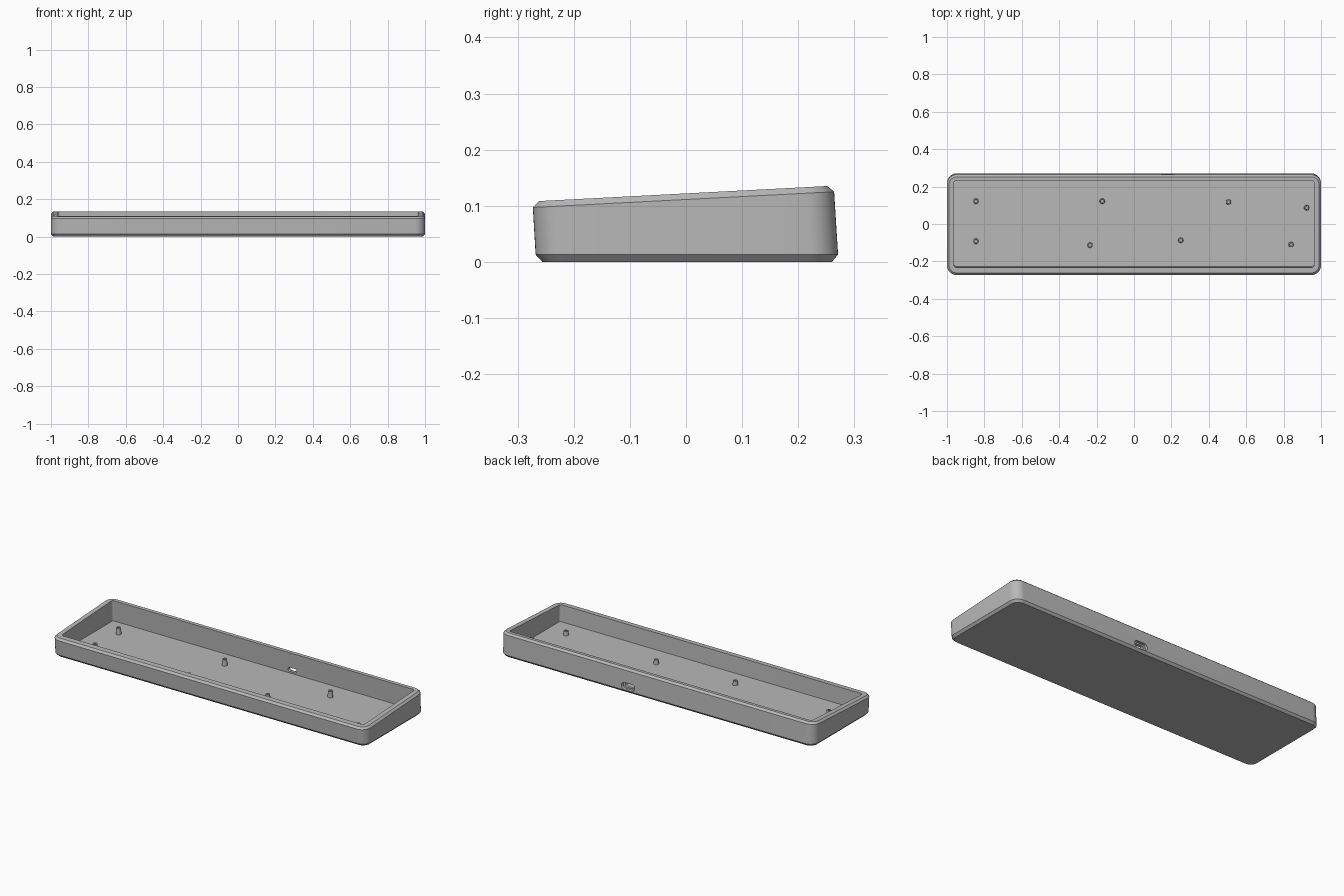
import bpy, bmesh, math
from mathutils import Matrix, Vector

cube = bpy.data.objects.get("Cube")
if cube:
    bpy.data.objects.remove(cube, do_unlink=True)

SLOPE = 0.0521                      # rise of the typing angle

grey = bpy.data.materials.new("case grey")
grey.use_nodes = True
COLOUR = (0.48, 0.48, 0.48, 1)
grey.diffuse_color = COLOUR
grey.node_tree.nodes["Principled BSDF"].inputs["Base Color"].default_value = COLOUR


def ring(half_x, y0, y1, radius, z, slope=0.0, steps=10, x=0.0):
    """Rounded rectangle in plan, lying on a sloped plane."""
    pts = []
    corners = [(half_x, y1), (-half_x, y1), (-half_x, y0), (half_x, y0)]
    signs = [(1, 1), (-1, 1), (-1, -1), (1, -1)]
    for k, ((cx, cy), (sx, sy)) in enumerate(zip(corners, signs)):
        for i in range(steps + 1):
            a = math.pi / 2 * (k + i / steps)
            px = cx - sx * radius + radius * math.cos(a)
            py = cy - sy * radius + radius * math.sin(a)
            pts.append(Vector((x + px, py, z + slope * py)))
    return pts


def circle(x, y, radius, z, slope=0.0, sides=20):
    pts = []
    for i in range(sides):
        a = 2 * math.pi * i / sides
        py = y + radius * math.sin(a)
        pts.append(Vector((x + radius * math.cos(a), py, z + slope * py)))
    return pts


def loft(name, rings):
    """Skin a stack of equal rings and cap both ends."""
    bm = bmesh.new()
    loops = [[bm.verts.new(p) for p in r] for r in rings]
    n = len(loops[0])
    for lower, upper in zip(loops, loops[1:]):
        for i in range(n):
            j = (i + 1) % n
            bm.faces.new((lower[i], lower[j], upper[j], upper[i]))
    bm.faces.new(loops[0][::-1])
    bm.faces.new(loops[-1])
    bmesh.ops.recalc_face_normals(bm, faces=bm.faces)
    mesh = bpy.data.meshes.new(name)
    bm.to_mesh(mesh)
    bm.free()
    mesh.materials.append(grey)
    obj = bpy.data.objects.new(name, mesh)
    bpy.context.collection.objects.link(obj)
    return obj


def activate(obj):
    bpy.ops.object.select_all(action="DESELECT")
    obj.select_set(True)
    bpy.context.view_layer.objects.active = obj


# Tray: chamfered outer shell, sloped rim, open cavity with a level floor
tray = loft("case_tray", [
    ring(0.987, -0.256, 0.260, 0.04, 0.0),
    ring(0.999, -0.268, 0.271, 0.052, 0.013),
    ring(1.0, -0.273, 0.264, 0.052, 0.1112, SLOPE),
    ring(0.989, -0.262, 0.252, 0.041, 0.122, SLOPE),
    ring(0.962, -0.232, 0.232, 0.012, 0.122, SLOPE),
    ring(0.962, -0.227, 0.237, 0.012, 0.015),
])

# Cable port in the back wall: wide outer recess, then a narrower through slot
PORT_X, PORT_Z = 0.18, 0.036
for half_w, half_h, y0, y1 in ((0.042, 0.02, 0.253, 0.32), (0.028, 0.011, 0.2, 0.3)):
    outline = ring(half_w, -half_h, half_h, half_h * 0.99, 0.0)
    upright = Matrix.Rotation(math.pi / 2, 3, "X")
    flat = [upright @ p for p in outline]
    cutter = loft("port_cutter", [
        [p + Vector((PORT_X, y, PORT_Z)) for p in flat] for y in (y0, y1)])
    cutter.hide_render = True
    activate(tray)
    mod = tray.modifiers.new("port", "BOOLEAN")
    mod.operation = "DIFFERENCE"
    mod.solver = "EXACT"
    mod.object = cutter
    bpy.ops.object.modifier_apply(modifier=mod.name)
    bpy.data.objects.remove(cutter, do_unlink=True)

# Screw posts: slightly tapered, hollow, tops parallel to the rim
posts = [(-0.845, 0.122), (-0.17, 0.122), (0.505, 0.118), (0.923, 0.087),
         (-0.845, -0.092), (-0.235, -0.113), (0.25, -0.087), (0.84, -0.11)]
parts = [tray]
for i, (x, y) in enumerate(posts, 1):
    parts.append(loft(f"screw_post_{i}", [
        circle(x, y, 0.0145, 0.012),
        circle(x, y, 0.0125, 0.045, SLOPE),
        circle(x, y, 0.006, 0.045, SLOPE),
        circle(x, y, 0.006, 0.02),
    ]))

for part in parts:
    activate(part)
    bpy.ops.object.shade_smooth_by_angle(angle=math.radians(30))
